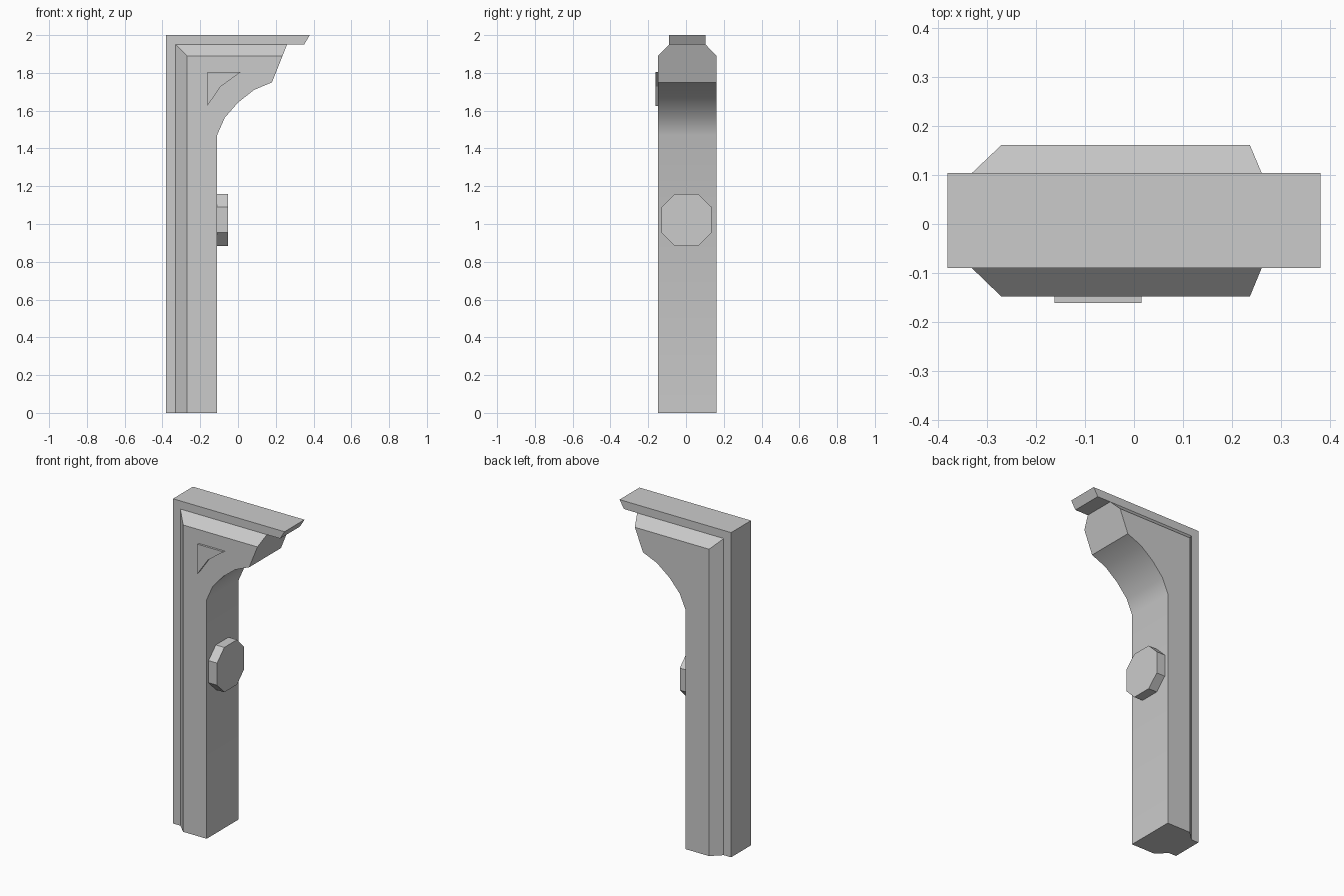
import bpy, bmesh, math

if "Cube" in bpy.data.objects:
    bpy.data.objects.remove(bpy.data.objects["Cube"])


def loft(name, rings, skip=(), smooth=None):
    """Skin matching closed rings and cap both ends; skip holds (ring, edge) faces hidden at joints."""
    bm = bmesh.new()
    loops = [[bm.verts.new(p) for p in ring] for ring in rings]
    n = len(loops[0])
    bm.faces.new(loops[0])
    bm.faces.new(loops[-1][::-1])
    for r, (a, b) in enumerate(zip(loops, loops[1:])):
        for i in range(n):
            if (r, i) not in skip:
                j = (i + 1) % n
                bm.faces.new((a[j], a[i], b[i], b[j]))
    bmesh.ops.recalc_face_normals(bm, faces=bm.faces)
    mesh = bpy.data.meshes.new(name)
    bm.to_mesh(mesh)
    bm.free()
    if smooth:
        mesh.polygons.foreach_set("use_smooth", [True] * len(mesh.polygons))
        mesh.set_sharp_from_angle(angle=smooth)
    obj = bpy.data.objects.new(name, mesh)
    bpy.context.collection.objects.link(obj)
    return obj


def at_y(profile, y):
    return [(x, y, z) for x, z in profile]


def at_x(profile, x):
    return [(x, y, z) for y, z in profile]


# Narrow backing strip: up the rear of the post and along the top
Y0, Y1 = -0.09, 0.104
strip = [(-0.38, 0), (-0.38, 2), (0.38, 2), (0.35, 1.95), (0.26, 1.95), (-0.33, 1.95), (-0.33, 0)]
loft("backing_strip", [at_y(strip, Y0), at_y(strip, Y1)], skip={(0, 4), (0, 5)})

# Post and curved bracket, chamfered along the rear and top edges
curve = [(0.18, 1.75), (0.085, 1.71), (0, 1.643), (-0.07, 1.563), (-0.11, 1.472), (-0.11, 0)]
inner = [(-0.27, 0), (-0.27, 1.89), (0.236, 1.89)] + curve
outer = [(-0.33, 0), (-0.33, 1.95), (0.26, 1.95)] + curve
loft("bracket_post",
     [at_y(inner, -0.148), at_y(outer, Y0), at_y(outer, Y1), at_y(inner, 0.161)],
     skip={(1, 0), (1, 1)}, smooth=math.radians(32))

# Octagonal boss on the post
a, b, w, h = 0.062, 0.068, 0.132, 0.138
octagon = [(a, h), (w, b), (w, -b), (a, -h), (-a, -h), (-w, -b), (-w, b), (-a, h)]
octagon = [(y + 0.003, z + 1.022) for y, z in octagon]
loft("octagonal_boss", [at_x(octagon, -0.11), at_x(octagon, -0.052)])

# Raised corner ornament on the front
corner = [(-0.162, 1.805), (0.015, 1.805), (-0.092, 1.727), (-0.162, 1.626)]
loft("corner_ornament", [at_y(corner, -0.161), at_y(corner, -0.148)])
